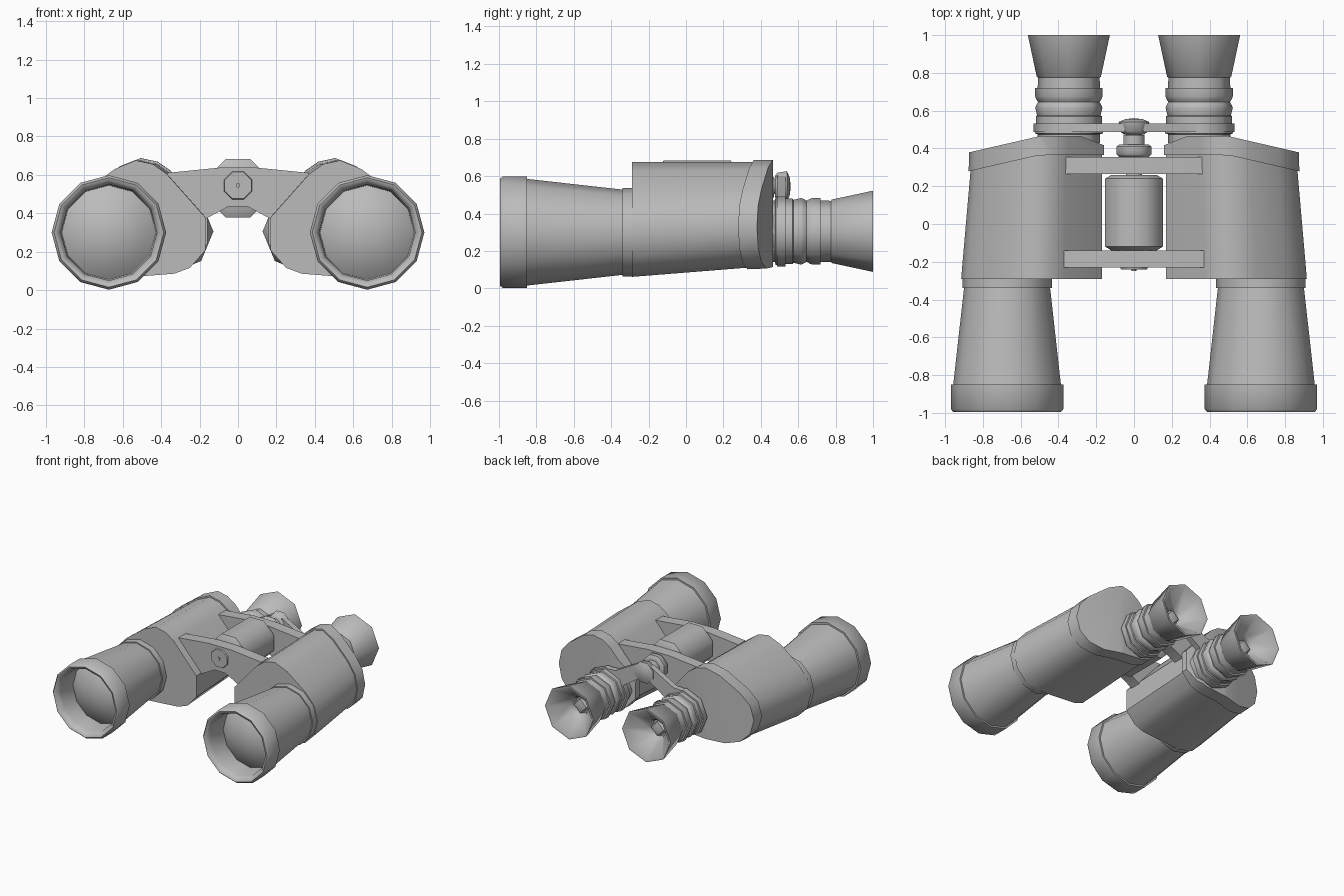
import bpy, bmesh, math
from mathutils import Vector

if "Cube" in bpy.data.objects:
    bpy.data.objects.remove(bpy.data.objects["Cube"])

grey = bpy.data.materials.new("body grey")
grey.diffuse_color = (0.5, 0.5, 0.5, 1)
grey.use_nodes = True
grey.node_tree.nodes["Principled BSDF"].inputs["Base Color"].default_value = grey.diffuse_color


def finish(name, bm, mirror=False, angle=50):
    """Shade smooth with sharp creases, then link the object."""
    bmesh.ops.recalc_face_normals(bm, faces=bm.faces)
    for f in bm.faces:
        f.smooth = True
    for e in bm.edges:
        e.smooth = len(e.link_faces) == 2 and e.calc_face_angle(0) < math.radians(angle)
    me = bpy.data.meshes.new(name)
    bm.to_mesh(me)
    bm.free()
    me.materials.append(grey)
    ob = bpy.data.objects.new(name, me)
    bpy.context.collection.objects.link(ob)
    if mirror:
        ob.modifiers.new("Mirror", 'MIRROR').use_axis = (True, False, False)
    return ob


def loft(bm, rings, closed=True):
    for a, b in zip(rings, rings[1:]):
        n = max(len(a), len(b))
        for i in range(n):
            j = (i + 1) % n
            if len(a) == 1:
                bm.faces.new((a[0], b[i], b[j]))
            elif len(b) == 1:
                bm.faces.new((a[i], b[0], a[j]))
            else:
                bm.faces.new((a[i], b[i], b[j], a[j]))


def lathe(name, profile, cx, cz, sides, mirror=False, turn=0.0):
    """Turn a (y, radius) profile around a front-to-back axis."""
    bm = bmesh.new()
    rings = []
    for y, r in profile:
        if r == 0:
            rings.append([bm.verts.new((cx, y, cz))])
        else:
            angs = [turn + math.tau * i / sides for i in range(sides)]
            rings.append([bm.verts.new((cx + r * math.cos(a), y, cz + r * math.sin(a)))
                          for a in angs])
    loft(bm, rings)
    return finish(name, bm, mirror)


def plate(name, outline, y0, y1, mirror=False):
    """Extrude an (x, z) outline from y0 to y1."""
    bm = bmesh.new()
    rings = [[bm.verts.new((x, y, z)) for x, z in outline] for y in (y0, y1)]
    loft(bm, rings)
    for r in rings:
        bm.faces.new(r)
    return finish(name, bm, mirror, 35)


# Objective barrel with hollow rim and domed lens
lathe("objective_barrel", [
    (-0.89, 0), (-0.875, 0.10), (-0.84, 0.19), (-0.80, 0.245), (-0.95, 0.25),
    (-0.99, 0.268), (-0.995, 0.285), (-0.98, 0.298), (-0.85, 0.298), (-0.85, 0.285),
    (-0.34, 0.228), (-0.34, 0.237), (-0.27, 0.237), (-0.27, 0)],
    0.672, 0.30, 12, True)

# Prism housing: one cross-section, tapering toward the back
SECTION = [(0.17, 0.38), (0.17, 0.21), (0.25, 0.12), (0.33, 0.09), (0.52, 0.075),
           (0.68, 0.066), (0.80, 0.10), (0.88, 0.18), (0.91, 0.30), (0.88, 0.42),
           (0.80, 0.51), (0.64, 0.63), (0.53, 0.675), (0.44, 0.655), (0.37, 0.605)]


def section(y, grow=0.0):
    t = (y + 0.23) / 0.66
    kx, kz = 1 - 0.07 * t, 1 - 0.085 * t
    out = []
    for x, z in SECTION:
        px, pz = 0.17 + (x - 0.17) * kx, 0.675 - (0.675 - z) * kz
        d = Vector((px - 0.50, pz - 0.36)).normalized() * grow
        out.append((px + d.x, pz + d.y))
    return out


def back_y(x):
    return min(0.465, 0.465 - 0.23 * (x - 0.50))


bm = bmesh.new()
rings = [[bm.verts.new((x, y, z)) for x, z in section(y)] for y in (-0.29, -0.23)]
rings.append([bm.verts.new((x, back_y(x) - 0.08, z)) for x, z in section(0.36)])
loft(bm, rings)
bm.faces.new(rings[0])
finish("prism_housing", bm, True, 40)

# Back cover of the housing, cut obliquely on its outer and inner sides
bm = bmesh.new()
rings = [[bm.verts.new((x, back_y(x) - 0.10, z)) for x, z in section(0.36, g)]
         for g in (0.0, 0.012)]
rings.append([bm.verts.new((x, 0.465, z)) for x, z in section(0.43, 0.012)])
loft(bm, rings)
bm.faces.new(rings[-1])
for co, no in (((0.50, 0.465, 0), (0.23, 1, 0)), ((0.28, 0.465, 0), (-0.4, 1, 0))):
    geom = bm.verts[:] + bm.edges[:] + bm.faces[:]
    cut = bmesh.ops.bisect_plane(bm, geom=geom, plane_co=co, plane_no=Vector(no).normalized(),
                                 clear_outer=True)
    edges = [e for e in cut["geom_cut"] if isinstance(e, bmesh.types.BMEdge)]
    bmesh.ops.holes_fill(bm, edges=[e for e in edges if e.is_boundary], sides=0)
finish("housing_back_cover", bm, True, 12 + 28)

# Eyepiece with grip rings and flared hollow cup
lathe("eyepiece", [
    (0.43, 0), (0.43, 0.165), (0.475, 0.165), (0.48, 0.18), (0.53, 0.18), (0.53, 0.175),
    (0.57, 0.175), (0.575, 0.168), (0.615, 0.178), (0.63, 0.172), (0.645, 0.163),
    (0.66, 0.172), (0.675, 0.178), (0.72, 0.178), (0.72, 0.165), (0.775, 0.163),
    (0.78, 0.17), (1.0, 0.217), (1.0, 0.20), (0.87, 0.08)],
    0.345, 0.305, 8, True)
lathe("eyepiece_well", [(0.87, 0.085), (0.85, 0.07), (0.82, 0.07), (0.82, 0)],
      0.345, 0.305, 8, True)
lathe("eyepiece_lens", [(0.82, 0.07), (0.86, 0.055), (0.875, 0)], 0.345, 0.305, 4, True)

# Central hinge: drum, shaft, focus collar and end knob
lathe("hinge_drum", [(-0.14, 0), (-0.14, 0.13), (-0.12, 0.165), (0.24, 0.165),
                     (0.26, 0.13), (0.26, 0)], 0, 0.53, 8, turn=math.pi / 8)
lathe("hinge_shaft", [(-0.242, 0), (-0.242, 0.075), (-0.225, 0.08), (-0.20, 0.045),
                      (0.53, 0.045), (0.53, 0)], 0, 0.545, 8, turn=math.pi / 8)
lathe("hinge_screw", [(-0.25, 0), (-0.25, 0.012), (-0.24, 0.012)], 0, 0.545, 6)
lathe("focus_collar", [(0.355, 0), (0.355, 0.085), (0.37, 0.1), (0.41, 0.1),
                       (0.42, 0.085), (0.42, 0.06), (0.47, 0.06), (0.47, 0)],
      0, 0.54, 8, turn=math.pi / 8)
lathe("focus_knob", [(0.475, 0), (0.475, 0.06), (0.49, 0.08), (0.54, 0.088),
                     (0.555, 0.05), (0.56, 0)], 0, 0.545, 8, turn=math.pi / 8)

# Hinge plates joining the two housings
half = [(0.05, 0.435), (0.17, 0.37), (0.26, 0.42), (0.37, 0.56), (0.37, 0.61), (0.10, 0.637)]
outline = half + [(-x, z) for x, z in reversed(half)]
for name, y0, y1 in (("front_hinge_plate", -0.23, -0.14), ("rear_hinge_plate", 0.265, 0.355)):
    plate(name, outline, y0, y1)

# Thin arms carrying the eyepieces
plate("eyepiece_arm", [(0.0, 0.50), (0.05, 0.48), (0.20, 0.38), (0.36, 0.40), (0.36, 0.485),
                       (0.26, 0.49), (0.06, 0.60), (0.0, 0.61)], 0.487, 0.533, True)
lathe("eyepiece_arm_ring", [(0.487, 0.15), (0.487, 0.187), (0.533, 0.187), (0.533, 0.15)],
      0.345, 0.305, 8, True)
